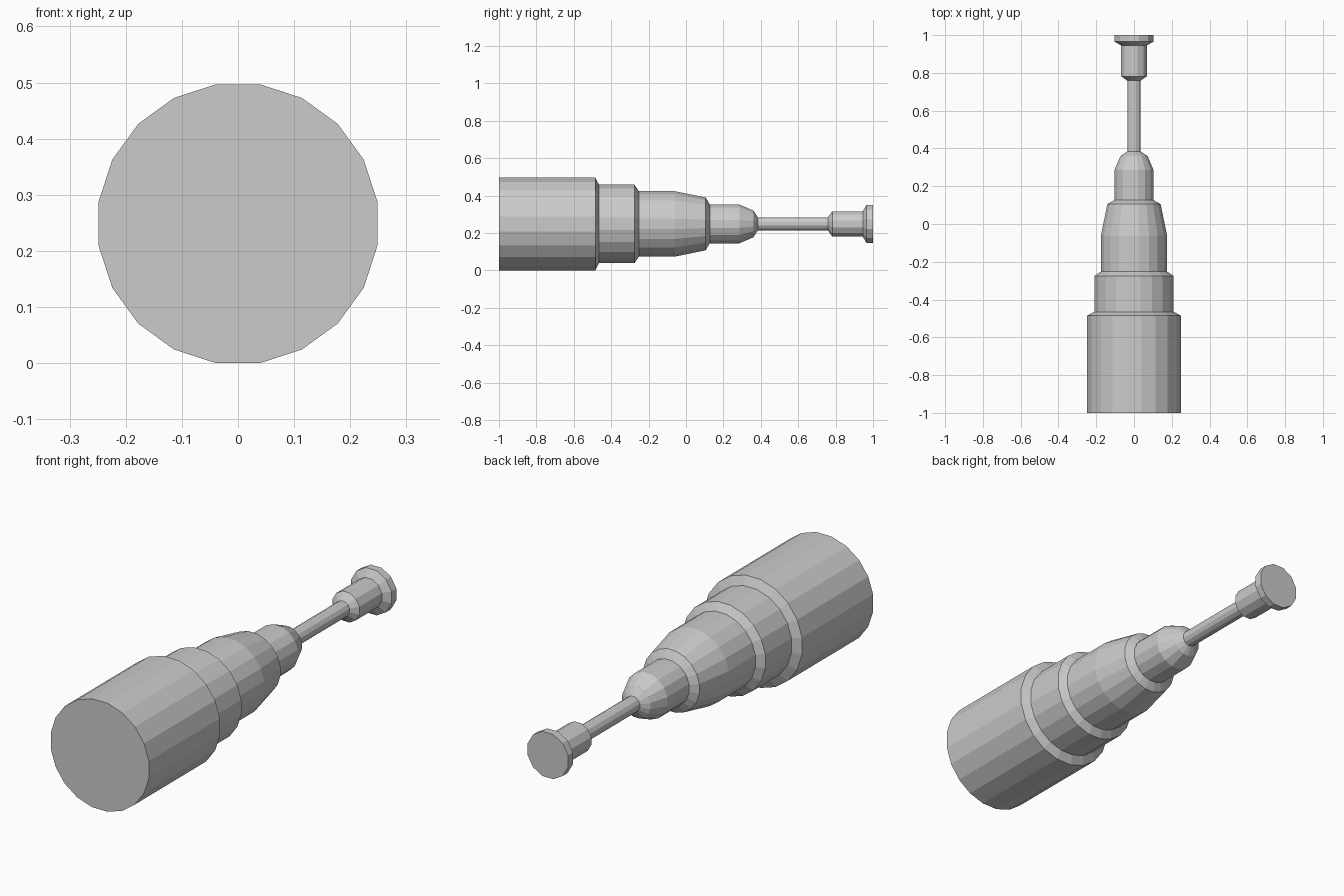
import bpy, bmesh, math

if "Cube" in bpy.data.objects:
    bpy.data.objects.remove(bpy.data.objects["Cube"])

AXIS_Z = 0.2485


def lathe(name, profile, sides, cap_front=False, cap_back=False):
    """Revolve (y, radius) points around the long axis, with flats facing up, down and sideways."""
    bm = bmesh.new()
    rings = []
    for y, r in profile:
        ring = []
        for i in range(sides):
            a = 2 * math.pi * (i + 0.5) / sides
            ring.append(bm.verts.new((r * math.cos(a), y, AXIS_Z + r * math.sin(a))))
        rings.append(ring)
    for a, b in zip(rings, rings[1:]):
        for i in range(sides):
            j = (i + 1) % sides
            bm.faces.new((a[i], b[i], b[j], a[j]))
    if cap_front:
        bm.faces.new(rings[0])
    if cap_back:
        bm.faces.new(rings[-1][::-1])
    bmesh.ops.recalc_face_normals(bm, faces=bm.faces)
    # open sleeves: make sure the sides point outward
    bm.faces.ensure_lookup_table()
    f = bm.faces[0]
    c = f.calc_center_median()
    if f.normal.x * c.x + f.normal.z * (c.z - AXIS_Z) < 0:
        bmesh.ops.reverse_faces(bm, faces=bm.faces)
    mesh = bpy.data.meshes.new(name)
    bm.to_mesh(mesh)
    bm.free()
    obj = bpy.data.objects.new(name, mesh)
    bpy.context.collection.objects.link(obj)
    return obj


# Main barrel with chamfered shoulder
lathe("main_barrel", [(-1, 0.2515), (-0.485, 0.2515), (-0.465, 0.212)], 20, cap_front=True)

# Second stepped sleeve
lathe("second_sleeve", [(-0.465, 0.212), (-0.275, 0.212), (-0.252, 0.177)], 20)

# Tapered sleeve
lathe("tapered_sleeve", [(-0.252, 0.177), (-0.06, 0.177), (0.105, 0.143), (0.127, 0.105)], 20)

# Rounded nose
lathe("nose", [(0.127, 0.106), (0.285, 0.106), (0.36, 0.073), (0.385, 0.034)], 16)

# Thin plunger rod
lathe("plunger_rod", [(0.38, 0.036), (0.765, 0.036)], 12)

# Plunger collar and end flange
lathe("plunger_head", [(0.757, 0.034), (0.782, 0.07), (0.945, 0.07),
                       (0.965, 0.106), (1, 0.106)], 12, cap_back=True)
